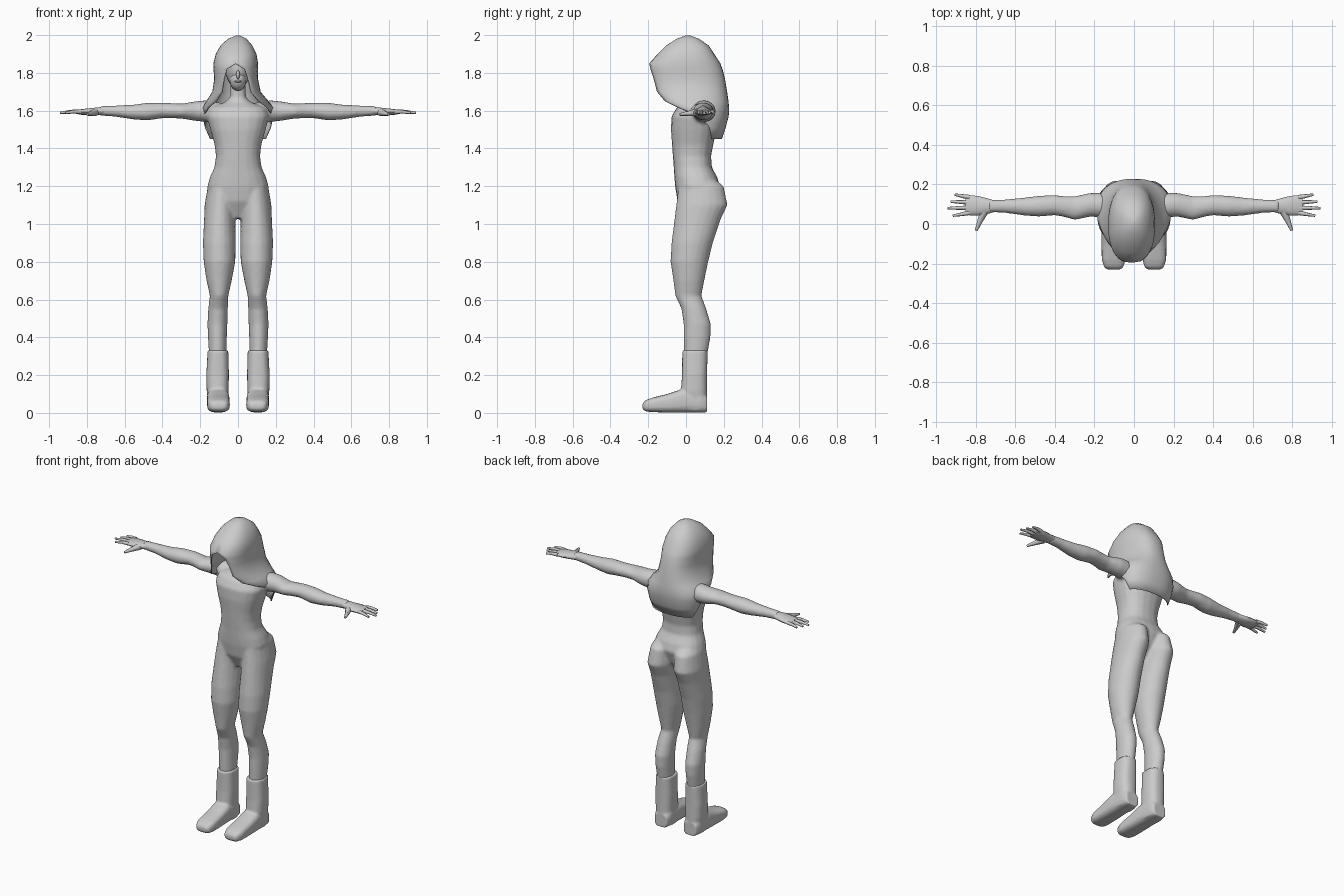
import bpy, bmesh
from math import sin, cos, pi, radians, copysign
from mathutils import Vector, Matrix


def spow(v, e):
    return copysign(abs(v) ** e, v)


def loft(bm, axis, secs, side=1, n=20, e=1.0):
    """Closed tube. Section: (position on axis, centre a, radius a, low b, high b)."""
    rings = []
    for p, ca, ra, lo, hi in secs:
        ring = []
        for i in range(n):
            t = 2 * pi * i / n
            a = ca + ra * spow(cos(t), e)
            b = (lo + hi) / 2 + (hi - lo) / 2 * spow(sin(t), e)
            x, y, z = {'z': (a, b, p), 'y': (a, p, b), 'x': (p, a, b)}[axis]
            ring.append(bm.verts.new((x * side, y, z)))
        rings.append(ring)
    for r, q in zip(rings, rings[1:]):
        for i in range(n):
            j = (i + 1) % n
            bm.faces.new((r[i], r[j], q[j], q[i]))
    bm.faces.new(rings[0])
    bm.faces.new(rings[-1])


def rod(bm, a, b, r1, r2):
    a, b = Vector(a), Vector(b)
    d = b - a
    m = Matrix.Translation((a + b) / 2) @ d.to_track_quat('Z', 'Y').to_matrix().to_4x4()
    bmesh.ops.create_cone(bm, cap_ends=True, segments=8, radius1=r1, radius2=r2,
                          depth=d.length, matrix=m)


def ball(bm, c, r):
    m = Matrix.Translation(c) @ Matrix.Diagonal((*r, 1))
    bmesh.ops.create_uvsphere(bm, u_segments=20, v_segments=14, radius=1, matrix=m)


def finish(name, bm, angle=40):
    bmesh.ops.recalc_face_normals(bm, faces=bm.faces)
    me = bpy.data.meshes.new(name)
    bm.to_mesh(me)
    bm.free()
    ob = bpy.data.objects.new(name, me)
    bpy.context.collection.objects.link(ob)
    bpy.ops.object.select_all(action='DESELECT')
    ob.select_set(True)
    bpy.context.view_layer.objects.active = ob
    bpy.ops.object.shade_smooth_by_angle(angle=radians(angle))
    return ob


def fuse(ob, voxel, smooth):
    m = ob.modifiers.new("fuse", 'REMESH')
    m.mode, m.voxel_size, m.use_smooth_shade = 'VOXEL', voxel, True
    s = ob.modifiers.new("soften", 'SMOOTH')
    s.factor, s.iterations = 0.5, smooth


# Body: torso, neck, legs and arms fused into one skin
torso = [(1.03, 0, .06, 0, .08), (1.12, 0, .14, -.045, .15), (1.2, 0, .163, -.058, .18),
         (1.25, 0, .148, -.062, .165), (1.3, 0, .125, -.065, .137), (1.36, 0, .117, -.07, .133),
         (1.42, 0, .124, -.074, .145), (1.5, 0, .147, -.08, .16), (1.57, 0, .165, -.077, .165),
         (1.615, 0, .15, -.05, .15), (1.645, 0, .07, -.01, .12), (1.67, 0, .042, 0, .09),
         (1.76, 0, .04, 0, .09)]
leg = [(1.27, .075, .045, .02, .11), (1.2, .087, .073, -.04, .2), (1.1, .094, .083, -.052, .22),
       (1.02, .097, .083, -.062, .182), (.9, .099, .087, -.077, .142), (.8, .098, .084, -.082, .118),
       (.7, .1, .067, -.067, .097), (.62, .1, .049, -.057, .082), (.55, .106, .052, -.024, .108),
       (.47, .109, .053, -.013, .132), (.4, .109, .05, -.013, .13), (.28, .107, .045, -.01, .108)]
arm = [(.08, .08, .055, 1.53, 1.64), (.17, .095, .062, 1.54, 1.655), (.22, .097, .06, 1.545, 1.65),
       (.3, .08, .06, 1.558, 1.637), (.35, .088, .053, 1.56, 1.64), (.4, .095, .051, 1.56, 1.642),
       (.48, .09, .053, 1.548, 1.642), (.55, .088, .046, 1.553, 1.632), (.65, .09, .034, 1.568, 1.627),
       (.73, .09, .031, 1.574, 1.625)]
bm = bmesh.new()
loft(bm, 'z', torso, e=.85)
for s in (1, -1):
    loft(bm, 'z', leg, s)
    loft(bm, 'x', arm, s)
fuse(finish("body", bm), .009, 5)

# Hands: palm, four fingers and a thumb
palm = [(.7, .09, .028, 1.577, 1.622), (.75, .09, .042, 1.575, 1.617), (.79, .092, .05, 1.575, 1.613),
        (.83, .094, .05, 1.578, 1.608), (.85, .095, .046, 1.582, 1.604)]
fingers = [(.135, .87, .148, .905), (.109, .88, .113, .925), (.082, .89, .08, .942), (.057, .87, .042, .915)]
for s, side in ((1, "left"), (-1, "right")):
    bm = bmesh.new()
    loft(bm, 'x', palm, s, 14)
    for y0, xm, y1, xt in fingers:
        ym = (y0 + y1) / 2
        rod(bm, (s * .83, y0, 1.594), (s * xm, ym, 1.595), .012, .0095)
        rod(bm, (s * (xm - .002), ym, 1.595), (s * xt, y1, 1.588), .0095, .006)
    rod(bm, (s * .755, .065, 1.592), (s * .78, .01, 1.585), .021, .013)
    rod(bm, (s * .779, .012, 1.585), (s * .797, -.033, 1.58), .013, .007)
    finish(side + "_hand", bm, 50)

# Boots: straight shaft and a long low foot
shaft = [(.01, .104, .05, -.02, .112), (.12, .108, .058, -.027, .112), (.2, .108, .06, -.021, .112),
         (.33, .106, .055, -.02, .114)]
foot = [(.112, .105, .045, .002, .09), (.08, .105, .056, .002, .12), (-.02, .105, .06, .002, .127),
        (-.1, .104, .06, .002, .1), (-.18, .103, .06, .004, .08), (-.215, .102, .05, .008, .067),
        (-.23, .102, .035, .02, .05)]
for s, side in ((1, "left"), (-1, "right")):
    bm = bmesh.new()
    loft(bm, 'z', shaft, s, 24, .8)
    loft(bm, 'y', foot, s, 24, .65)
    fuse(finish(side + "_boot", bm), .007, 3)

# Head with nose and lips
bm = bmesh.new()
ball(bm, (0, .03, 1.825), (.068, .1, .105))
ball(bm, (0, -.01, 1.765), (.045, .06, .06))
ball(bm, (0, -.075, 1.79), (.01, .018, .022))
ball(bm, (0, -.066, 1.755), (.018, .012, .007))
finish("head", bm)

# Hood: rows of (z, centre x, half width, front y, back y, degrees wrapped from the back)
rows = [(1.45, 0, .165, -.04, .19, 62), (1.51, 0, .18, -.04, .21, 75), (1.57, 0, .188, -.05, .226, 95),
        (1.615, 0, .188, -.095, .228, 128), (1.65, -.003, .165, -.15, .225, 140),
        (1.7, -.008, .128, -.183, .218, 146), (1.77, -.01, .116, -.195, .206, 150),
        (1.82, -.012, .118, -.198, .193, 160), (1.85, -.012, .118, -.195, .182, 180),
        (1.9, -.01, .108, -.15, .15, 180), (1.945, -.008, .084, -.105, .12, 180),
        (1.98, -.004, .05, -.05, .07, 180), (1.997, 0, .012, -.005, .025, 180)]
bm = bmesh.new()
n = 32
grid = []
for z, cx, rx, yf, yb, ext in rows:
    line = []
    for i in range(n + 1):
        t = radians(ext) * (2 * i / n - 1)
        line.append(bm.verts.new((cx + rx * spow(sin(t), .85),
                                  (yf + yb) / 2 + (yb - yf) / 2 * spow(cos(t), .85), z)))
    grid.append(line)
for r, q in zip(grid, grid[1:]):
    for i in range(n):
        bm.faces.new((r[i], r[i + 1], q[i + 1], q[i]))
bm.faces.new(grid[-1])
bmesh.ops.remove_doubles(bm, verts=bm.verts, dist=.0005)
hood = finish("hood", bm, 50)
t = hood.modifiers.new("cloth", 'SOLIDIFY')
t.thickness, t.offset = .006, -1
